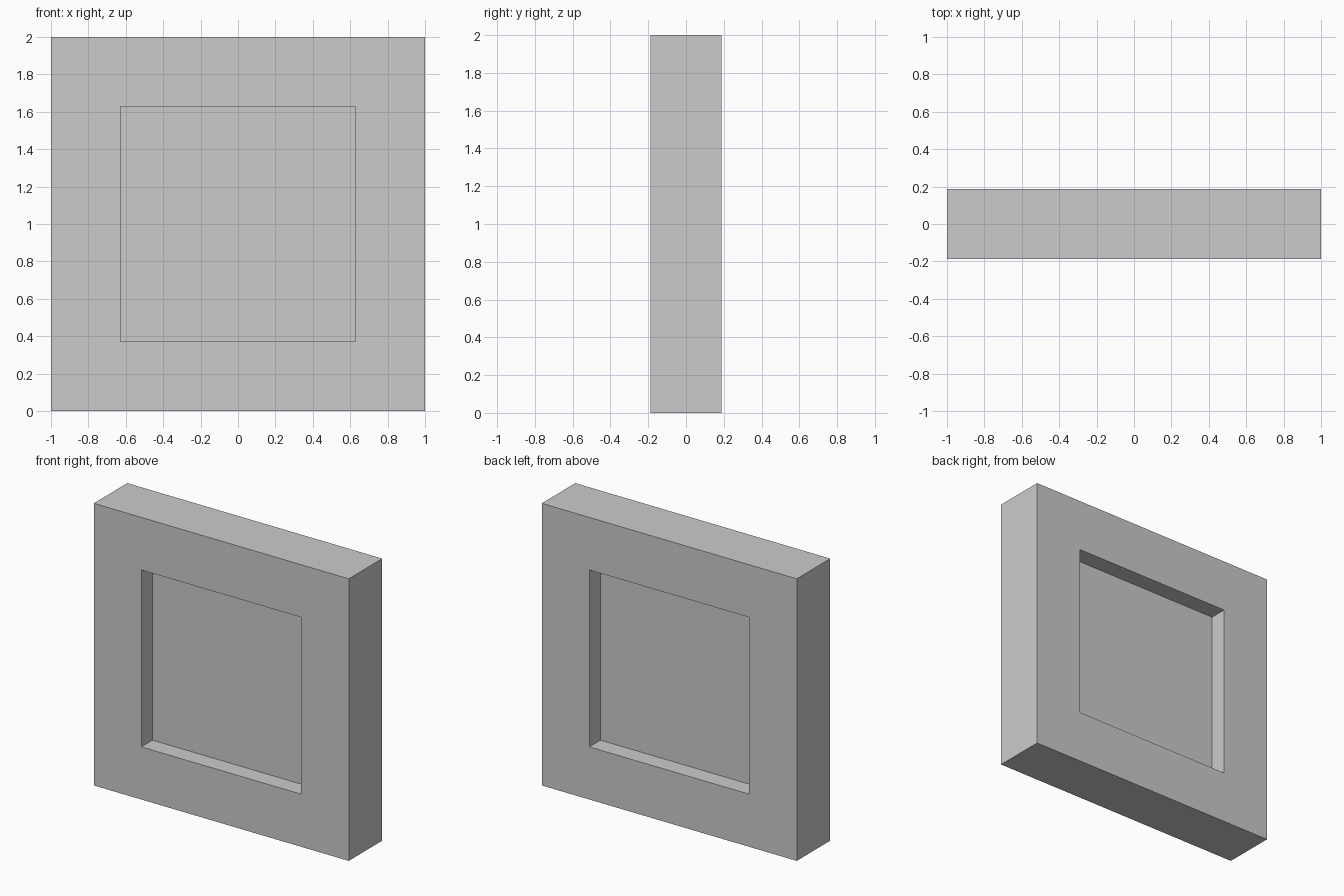
import bpy, bmesh
from mathutils import Matrix, Vector

if "Cube" in bpy.data.objects:
    bpy.data.objects.remove(bpy.data.objects["Cube"])

SIZE = 2.0       # width and height
DEPTH = 0.375    # thickness of the frame
BORDER = 0.373   # width of the frame border
RECESS = 0.125   # how far the panel sits back on each side

bm = bmesh.new()

# Square slab standing on the ground
bmesh.ops.create_cube(bm, size=1.0, matrix=Matrix.Translation((0, 0, SIZE / 2))
                      @ Matrix.Diagonal((SIZE, DEPTH, SIZE, 1)))

# Recessed square panel on the front and the back
for face in [f for f in bm.faces if abs(f.normal.y) > 0.9]:
    inward = Vector((0, -face.normal.y * RECESS, 0))
    bmesh.ops.inset_individual(bm, faces=[face], thickness=BORDER, use_even_offset=True)
    ret = bmesh.ops.extrude_discrete_faces(bm, faces=[face])
    bmesh.ops.translate(bm, verts=ret["faces"][0].verts[:], vec=inward)

bmesh.ops.recalc_face_normals(bm, faces=bm.faces[:])
mesh = bpy.data.meshes.new("recessed_panel_frame")
bm.to_mesh(mesh)
bm.free()
frame = bpy.data.objects.new("recessed_panel_frame", mesh)
bpy.context.collection.objects.link(frame)
